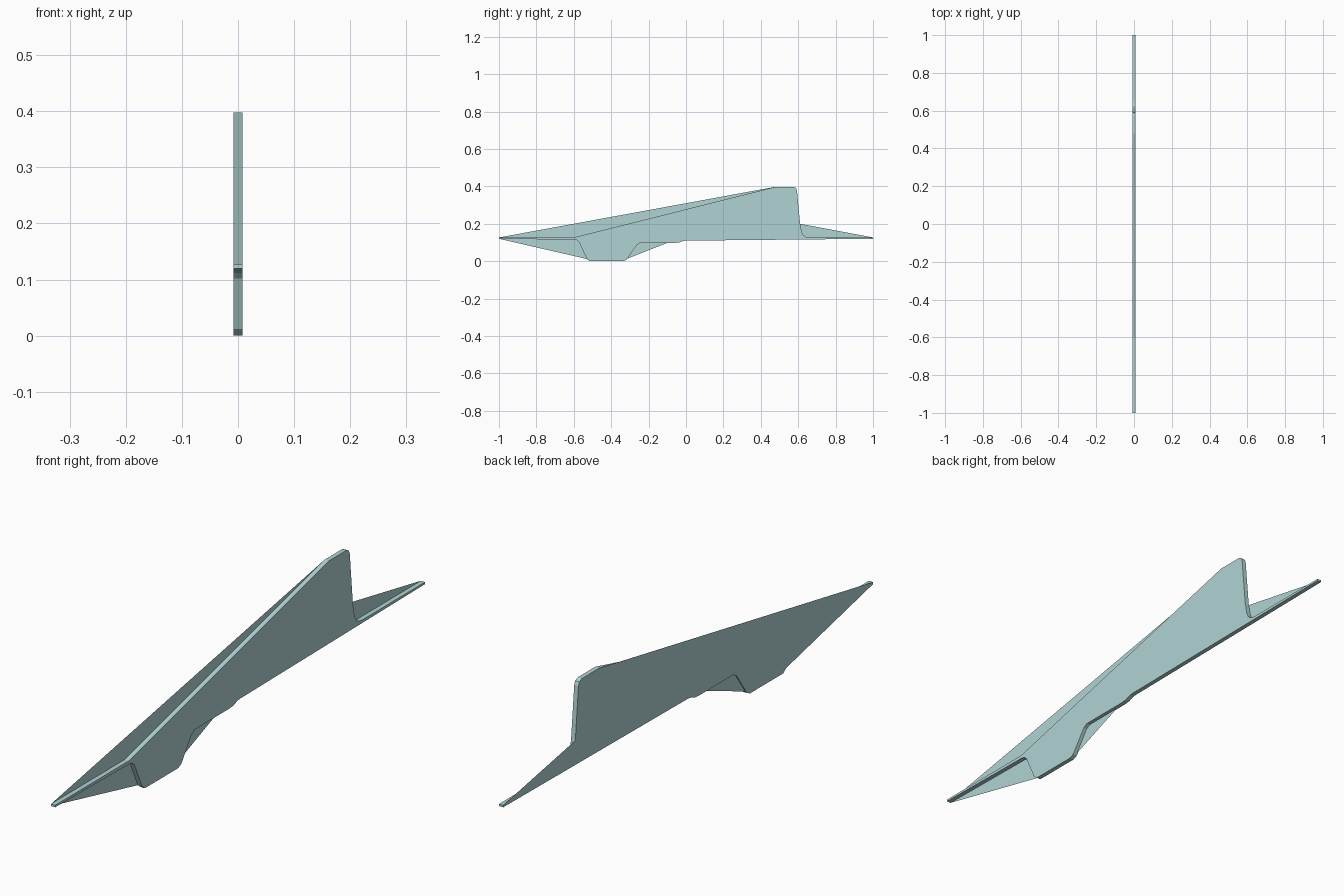
import bpy

if "Cube" in bpy.data.objects:
    bpy.data.objects.remove(bpy.data.objects["Cube"])

HALF = 0.008  # half thickness of the plate

mat = bpy.data.materials.new("pale_teal")
mat.diffuse_color = (0.44, 0.65, 0.65, 1)
mat.use_nodes = True
mat.node_tree.nodes["Principled BSDF"].inputs["Base Color"].default_value = mat.diffuse_color


def make(name, verts, faces):
    mesh = bpy.data.meshes.new(name)
    mesh.from_pydata(verts, [], faces)
    mesh.materials.append(mat)
    obj = bpy.data.objects.new(name, mesh)
    bpy.context.collection.objects.link(obj)
    return obj


def at(x, outline):
    return [(x, y, z) for y, z in outline]


# Shared stretches of the outline, as (y, z), running anticlockwise seen from +x
foot = [(-0.53, 0.012), (-0.515, 0.0), (-0.335, 0.0), (-0.318, 0.008)]
underside = [(-0.308, 0.022), (-0.262, 0.088), (-0.245, 0.098), (-0.06, 0.098),
             (-0.035, 0.1), (-0.015, 0.108), (0.0, 0.11), (1.0, 0.12)]
fin_back = [(0.61, 0.2), (0.593, 0.38), (0.588, 0.392), (0.575, 0.398), (0.48, 0.398)]
front_notch = [(-0.6, 0.115), (-0.583, 0.112), (-0.572, 0.102)]
fin_root = [(1.0, 0.127), (0.66, 0.127), (0.638, 0.131), (0.625, 0.143), (0.618, 0.16)]

# Right face with its rim: thin strip, foot and fin
profile = ([(-1.0, 0.12)] + front_notch + foot + underside + fin_root
           + fin_back + [(-0.6, 0.127), (-1.0, 0.127)])
n = len(profile)
rim = [(i, i + n, (i + 1) % n + n, (i + 1) % n) for i in range(n)]
make("fin_plate", at(HALF, profile) + at(-HALF, profile),
     [tuple(range(n))] + rim)

# Left face is a fuller sheet that webs over the hollows of the profile
sheet = ([(-1.0, 0.12)] + foot + underside + [(1.0, 0.127)]
         + fin_back + [(-1.0, 0.127)])
make("left_sheet", at(-HALF, sheet), [tuple(reversed(range(len(sheet))))])

# Small web behind the foot
web = [(-0.318, 0.012), (-0.1, 0.098), (-0.245, 0.098), (-0.262, 0.088)]
make("foot_web", at(-HALF * 0.6, web), [(3, 2, 1, 0)])
